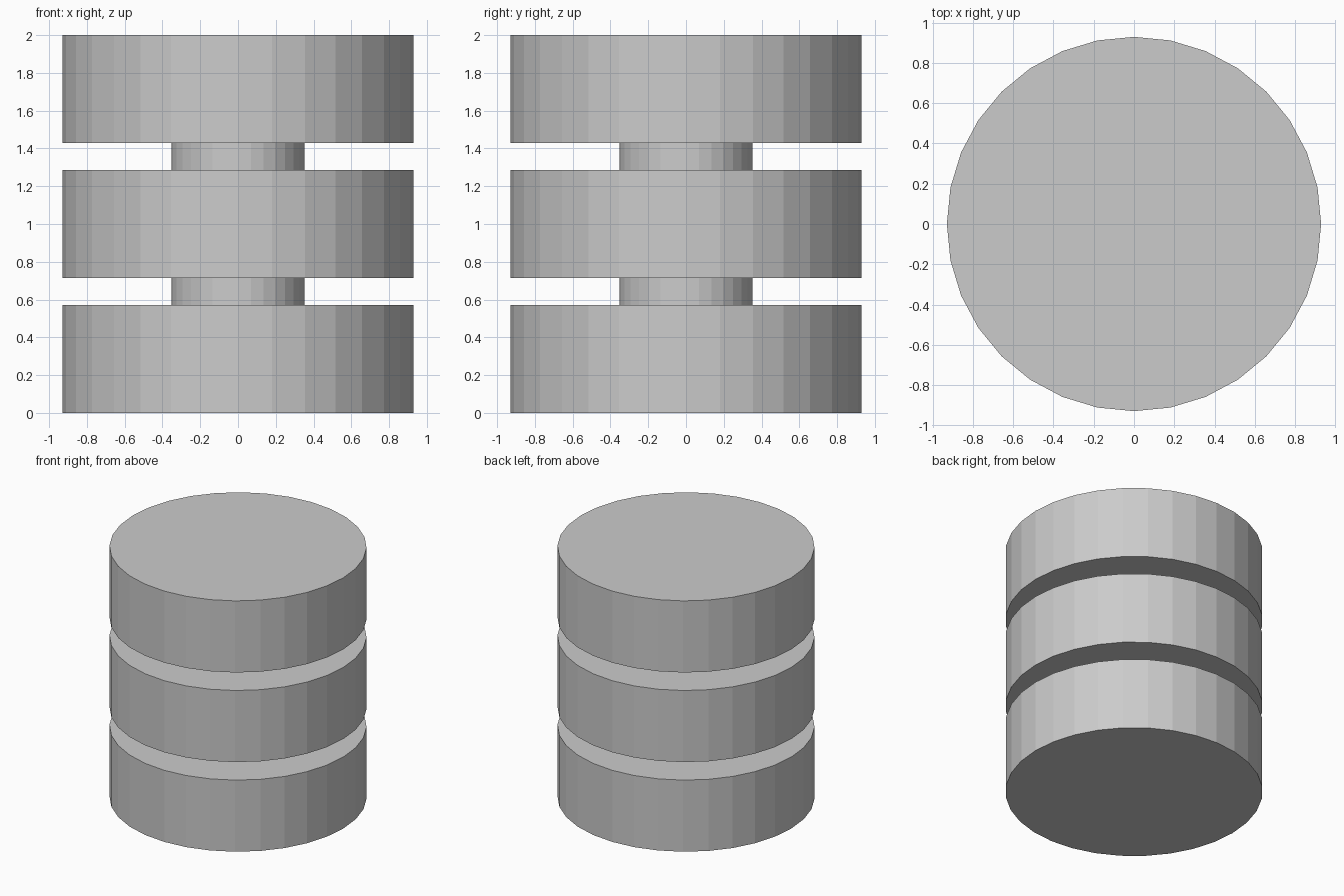
import bpy

if "Cube" in bpy.data.objects:
    bpy.data.objects.remove(bpy.data.objects["Cube"])

SIDES = 32
DISC_R, DISC_H = 0.929, 0.571
CORE_R = 0.352
PITCH = (2.0 - DISC_H) / 2


def cylinder(name, radius, z0, z1):
    bpy.ops.mesh.primitive_cylinder_add(
        vertices=SIDES, radius=radius, depth=z1 - z0, location=(0, 0, (z0 + z1) / 2))
    obj = bpy.context.object
    obj.name = name
    return obj


# Three stacked discs
for i, level in enumerate(("bottom", "middle", "top")):
    cylinder(f"{level}_disc", DISC_R, i * PITCH, i * PITCH + DISC_H)

# Narrow spacers joining the discs
for i, level in enumerate(("lower", "upper")):
    cylinder(f"{level}_spacer", CORE_R, i * PITCH + DISC_H, (i + 1) * PITCH)
